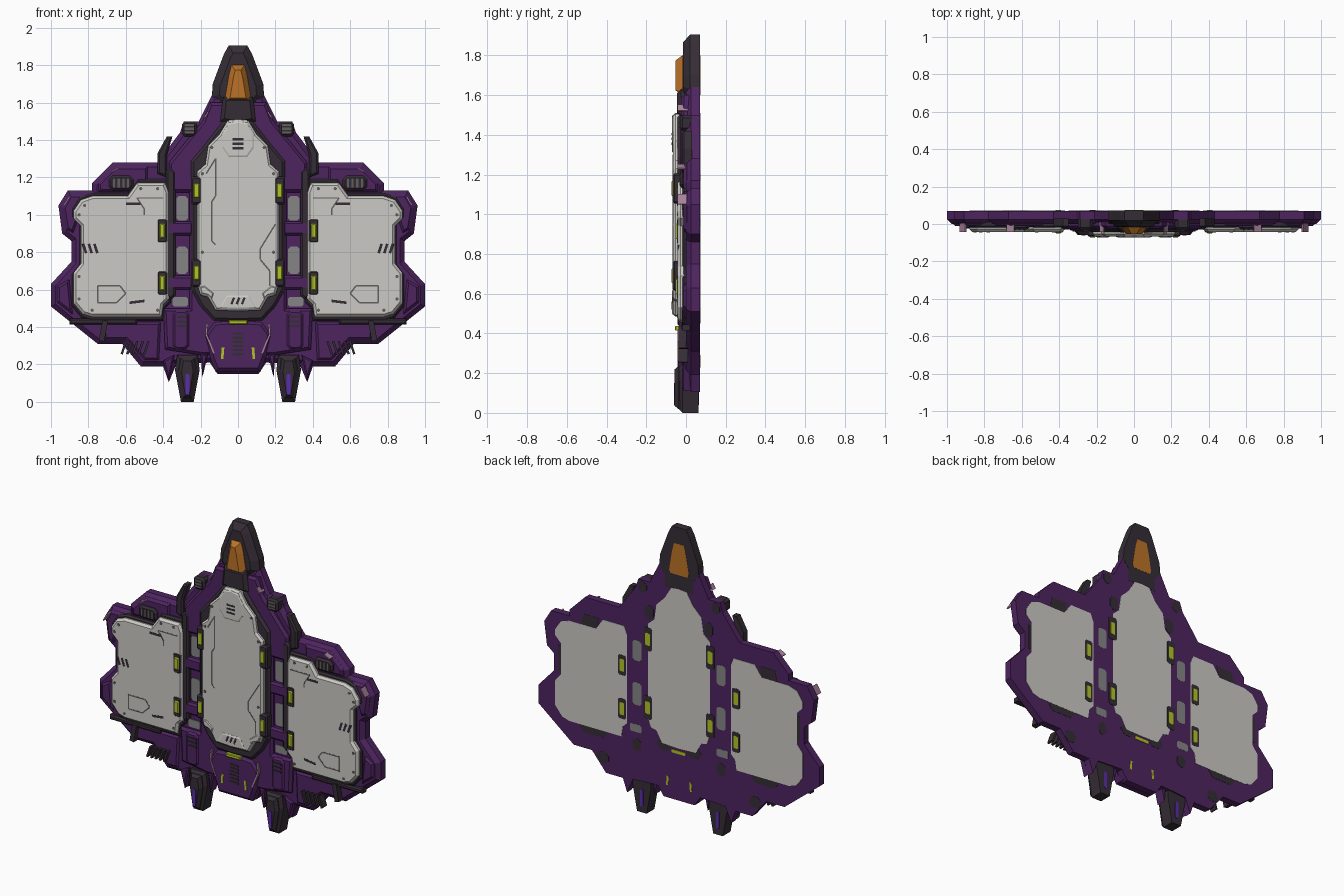
import bpy
import bmesh
import math
from mathutils import Vector

default_cube = bpy.data.objects.get("Cube")
if default_cube:
    bpy.data.objects.remove(default_cube, do_unlink=True)


def make_material(name, red, green, blue):
    material = bpy.data.materials.new(name)
    material.use_nodes = True
    colour = (red, green, blue, 1)
    material.diffuse_color = colour
    material.node_tree.nodes["Principled BSDF"].inputs["Base Color"].default_value = colour
    return material


purple = make_material("deep purple", .075, .018, .115)
dark = make_material("charcoal", .036, .027, .036)
white = make_material("pale grey armour", .6, .59, .56)
groove = make_material("groove grey", .12, .115, .11)
amber = make_material("amber glass", .5, .17, .02)
lime = make_material("lime light", .45, .55, .02)
violet = make_material("violet glow", .1, .025, .4)
window_grey = make_material("window grey", .24, .235, .235)
worn = make_material("worn pink edge", .4, .22, .33)


def add_prism(mesh, outline, front, back, chamfer, rise):
    """Extruded outline in the x-z plane with a chamfered front rim."""
    near = [mesh.verts.new((x, front + rise, z)) for x, z in outline]
    far = [mesh.verts.new((x, back, z)) for x, z in outline]
    cap = mesh.faces.new(near)
    faces = [cap, mesh.faces.new(far[::-1])]
    for i in range(len(near)):
        j = (i + 1) % len(near)
        faces.append(mesh.faces.new((near[j], near[i], far[i], far[j])))
    bmesh.ops.recalc_face_normals(mesh, faces=faces)
    if chamfer:
        bmesh.ops.inset_region(mesh, faces=[cap], thickness=chamfer, depth=rise,
                               use_even_offset=True, use_boundary=True)


def plates(name, outlines, front, back, material, chamfer=0, rise=None, mirror=True):
    """One object from several outlines, optionally mirrored across x."""
    mesh = bmesh.new()
    for outline in outlines:
        add_prism(mesh, outline, front, back, chamfer,
                  (chamfer if rise is None else rise))
    data = bpy.data.meshes.new(name)
    mesh.to_mesh(data)
    mesh.free()
    data.materials.append(material)
    part = bpy.data.objects.new(name, data)
    bpy.context.collection.objects.link(part)
    if mirror:
        part.modifiers.new("Mirror", "MIRROR").use_mirror_merge = False
    return part


def both(half):
    """Complete a half outline symmetrically."""
    return half + [(-x, z) for x, z in reversed(half) if x > 0]


def rect(left, right, low, high, cut=0):
    if not cut:
        return [(left, low), (right, low), (right, high), (left, high)]
    return [(left + cut, low), (right - cut, low), (right, low + cut), (right, high - cut),
            (right - cut, high), (left + cut, high), (left, high - cut), (left, low + cut)]


def bar(start, end, width=.008):
    a, b = Vector(start), Vector(end)
    side = (b - a).orthogonal().normalized() * width / 2
    return [tuple(p) for p in (a + side, b + side, b - side, a - side)]


def path(*points, width=.008):
    return [bar(a, b, width) for a, b in zip(points, points[1:])]


def slats(x, z, length, spacing, count, lean=0, upright=False, width=.012):
    """Row of vent slats, stacked (or side by side when upright)."""
    result = []
    for i in range(count):
        step = (i - (count - 1) / 2) * spacing
        cx, cz = (x + step, z) if upright else (x, z + step)
        dx, dz = (lean, length / 2) if upright else (length / 2, lean)
        result.append(bar((cx - dx, cz - dz), (cx + dx, cz + dz), width))
    return result


def dot(x, z, radius=.009):
    turn = math.tau / 8
    return [(x + radius * math.cos(i * turn), z + radius * math.sin(i * turn)) for i in range(8)]


def scaled(outline, sx, sz):
    cx = sum(p[0] for p in outline) / len(outline)
    cz = sum(p[1] for p in outline) / len(outline)
    return [(cx + (x - cx) * sx, cz + (z - cz) * sz) for x, z in outline]


REAR = .07

# Main hull silhouette
hull = [(0, 1.66), (.14, 1.64), (.21, 1.5), (.29, 1.5), (.31, 1.44), (.43, 1.28), (.67, 1.28),
        (.78, 1.17), (.78, 1.13), (.91, 1.13), (.96, 1.05), (.94, .9), (.89, .86), (.89, .75),
        (.945, .69), (1, .63), (1, .51), (.9, .43), (.75, .31), (.62, .31), (.52, .19), (.4, .19),
        (.37, .105), (.33, .2), (.15, .21), (.11, .15), (0, .15)]
plates("hull", [both(hull)], 0, REAR, purple, .025, mirror=False)

# Raised purple armour
spine = [(0, 1.6), (.15, 1.6), (.19, 1.5), (.37, 1.28), (.37, 1.12), (.26, 1.12), (.26, .5),
         (.4, .5), (.39, .28), (.2, .25), (0, .25)]
plates("spine_armour", [both(spine)], -.025, .02, purple, .015, mirror=False)
keel = [(0, .44), (.13, .43), (.18, .36), (.15, .24), (.12, .16), (0, .16)]
plates("keel_block", [both(keel)], -.04, .05, purple, .02, mirror=False)
plates("hip_blocks", [rect(.26, .35, .28, .49, .02)], -.035, .02, purple, .012)
plates("bridge_ribs", [rect(.24, .4, z, z + .075, .01) for z in (.89, .6)], -.03, .02, purple, .012)
plates("shoulder_blocks", [[(.8, 1.11), (.9, 1.11), (.94, 1.04), (.92, .92), (.88, .9)],
                           [(.9, .66), (.97, .62), (.97, .53), (.88, .46)],
                           [(.48, 1.26), (.66, 1.26), (.75, 1.17), (.75, 1.12), (.48, 1.12)],
                           [(.41, .43), (.72, .43), (.72, .33), (.6, .33), (.5, .22), (.42, .22)]],
       -.012, .03, purple, .015)

# Windows between the panels, showing front and rear
windows = [rect(.268, .33, .97, 1.1, .012), rect(.268, .33, .685, .83, .012),
           rect(.268, .35, .51, .56, .008)]
plates("windows", windows, -.004, REAR + .001, window_grey)

# Nose with canopy
nose = [(0, 1.905), (.05, 1.905), (.075, 1.86), (.135, 1.7), (.14, 1.63), (.1, 1.58), (.1, 1.5), (0, 1.5)]
plates("nose", [both(nose)], -.015, REAR + .001, dark, .04, .035, mirror=False)
plates("nose_collar", [both([(0, 1.63), (.08, 1.63), (.095, 1.5), (0, 1.48)])],
       -.045, .02, dark, .02, mirror=False)
canopy = both([(0, 1.8), (.035, 1.8), (.05, 1.74), (.07, 1.62), (.06, 1.6), (0, 1.6)])
plates("canopy", [canopy], -.053, 0, amber, .026, .035, mirror=False)
plates("rear_canopy", [canopy], REAR - .01, REAR + .002, amber, mirror=False)

# Central armour panel and its frame
centre = both([(0, 1.51), (.055, 1.505), (.1, 1.43), (.16, 1.37), (.175, 1.27), (.22, 1.23),
               (.22, .63), (.2, .57), (.16, .56), (.12, .49), (0, .485)])
frame = both([(0, 1.52), (.08, 1.5), (.19, 1.36), (.25, 1.29), (.25, .6), (.2, .51), (.13, .435), (0, .43)])
plates("centre_frame", [frame], -.042, .02, dark, .015, mirror=False)
plates("centre_panel", [centre], -.066, -.02, white, .012, mirror=False)
plates("rear_centre_panel", [centre], REAR - .01, REAR + .002, white, mirror=False)
plates("centre_bosses", [both([(0, 1.5), (.05, 1.49), (.085, 1.43), (.085, 1.36), (.05, 1.31), (0, 1.31)]),
                         both([(0, .57), (.06, .57), (.1, .5), (0, .495)])],
       -.071, -.05, white, .008, .004, mirror=False)
plates("corner_bosses", [[(.13, .58), (.18, .62), (.205, .61), (.195, .58), (.16, .57), (.14, .55)]],
       -.071, -.05, white, .005)

# Side armour panels and frames
side = [(.37, 1.12), (.39, 1.17), (.54, 1.17), (.59, 1.1), (.78, 1.1), (.84, 1.08), (.88, 1.02),
        (.88, .98), (.84, .94), (.84, .74), (.88, .69), (.88, .53), (.83, .47), (.78, .455),
        (.41, .455), (.4, .52), (.37, .55)]
plates("side_frames", [scaled(side, 1.04, 1.06)], -.02, .02, dark, .01)
plates("side_panels", [side], -.042, 0, white, .014)
plates("rear_side_panels", [side], REAR - .01, REAR + .002, white)
plates("inner_columns", [rect(.335, .385, .55, 1.25, .02)], -.03, .02, dark, .01)
plates("shoulder_strips", [[(.35, 1.42), (.38, 1.42), (.43, 1.33), (.43, 1.22), (.38, 1.2), (.38, 1.32)]],
       -.02, .03, dark, .01)

# Clips: dark housings with lime lights, repeated on the rear
centre_clips = [(.222, 1.13), (.222, .69)]
side_clips = [(.405, .915), (.405, .635)]


def clip_set(name, spots, front, wide, tall, material, chamfer):
    outlines = [rect(x - wide, x + wide, z - tall, z + tall, wide / 3) for x, z in spots]
    plates(name, outlines, front, 0, material, chamfer)
    plates("rear_" + name, outlines, REAR - .01, REAR + (.003 if material is dark else .004), material)


clip_set("centre_clip_housings", centre_clips, -.068, .03, .075, dark, .01)
clip_set("centre_clip_lights", centre_clips, -.072, .017, .04, lime, .006)
clip_set("side_clip_housings", side_clips, -.046, .028, .065, dark, .008)
clip_set("side_clip_lights", side_clips, -.052, .016, .04, lime, .006)
plates("lower_light", [rect(-.05, .05, .415, .437)], -.055, 0, lime, .004, mirror=False)
plates("rear_lower_light", [rect(-.05, .05, .45, .47)], REAR - .01, REAR + .004, lime, mirror=False)

# Dark inlays on the rear
plates("rear_inlays", [[(.57, 1.17), (.68, 1.17), (.7, 1.1), (.59, 1.08)],
                       [(.84, .92), (.86, .92), (.86, .76), (.84, .76)],
                       [(.5, .46), (.72, .46), (.68, .41), (.54, .41)],
                       rect(.23, .29, 1.42, 1.49, .02), rect(.27, .33, .39, .47, .02),
                       rect(.18, .24, 1.26, 1.35, .02), rect(.5, .58, .25, .32, .02),
                       rect(.05, .16, .45, .52, .03)],
       REAR - .01, REAR + .0015, dark)

# Thrusters
thruster = [(.215, .25), (.325, .25), (.337, .17), (.305, 0), (.237, 0), (.205, .17)]
plates("thrusters", [thruster], -.035, .062, dark, .018)
plates("thruster_hoods", [[(.235, .235), (.305, .235), (.318, .16), (.295, .02), (.247, .02), (.224, .16)]],
       -.058, 0, dark, .016, .02)
plates("thruster_slots", [rect(.26, .282, .04, .15, .006)], -.061, .066, violet)
plates("thruster_fins", [[(.34, .25), (.4, .22), (.37, .11)], [(.16, .26), (.2, .25), (.19, .13)]],
       -.02, .05, purple, .008)

# Vent boxes and slats
plates("vent_boxes", [rect(.22, .3, 1.42, 1.5, .015), rect(.56, .69, 1.13, 1.21, .02)],
       -.03, .03, dark, .012)
plates("hull_vents", slats(.55, .29, .07, .03, 5, -.012, True) + slats(.3, .43, .06, .025, 3)
       + slats(.72, .38, .11, .03, 1, -.01, True, .03), -.039, .01, dark)
plates("vent_box_slats", slats(.26, 1.46, .05, .02, 3) + slats(.625, 1.17, .05, .025, 4, 0, True),
       -.033, 0, groove)
plates("keel_vents", slats(0, .31, .06, .022, 6), -.043, 0, dark, mirror=False)
plates("lower_wing_rails", [bar((.54, .43), (.9, .43), .03)], -.025, .02, dark, .008)

# Panel grooves and rivets
plates("centre_grooves", path((-.17, 1.22), (-.12, 1.3), (-.12, 1.1), (-.14, 1.07), (-.14, .86), (-.12, .84))
       + path((.2, .95), (.12, .82), (.12, .76), (.17, .7), (.17, .62)), -.0668, -.05, groove, mirror=False)
plates("centre_slots", slats(0, 1.38, .06, .024, 3) + slats(0, .54, .035, .028, 3, .007, True),
       -.0718, -.05, dark, mirror=False)
plates("side_grooves", path((.4, 1.09), (.54, 1.09), (.5, 1.03), (.5, 1))
       + path((.6, .58), (.63, .62), (.75, .62), (.75, .53), (.65, .53), (.6, .58)),
       -.0428, -.02, groove)
plates("side_slots", slats(.79, .82, .05, .03, 3, .008, True, .014) + [bar((.52, 1.06), (.6, 1.06), .014),
       bar((.5, .54), (.58, .53), .014)], -.0432, -.02, dark)
plates("side_rivets", [dot(x, z) for x, z in ((.43, 1.14), (.52, 1.14), (.82, 1.05), (.85, 1),
                       (.85, .67), (.85, .55), (.43, .49), (.78, .49))], -.0445, -.02, groove)
plates("centre_rivets", [dot(x, z) for x, z in ((.05, 1.47), (.14, 1.36), (.19, 1.22), (.19, .8))],
       -.069, -.05, groove)

# Worn edges and keel lights
plates("worn_edges", path((.13, .26), (.17, .36), (.165, .42), width=.01)
       + [bar((.16, 1.55), (.18, 1.52)), bar((.9, 1.1), (.93, 1.05)), bar((.64, 1.25), (.68, 1.23))],
       -.042, .01, worn)
plates("keel_lights", [bar((.08, .29), (.085, .23), .014)], -.044, REAR + .002, lime)
